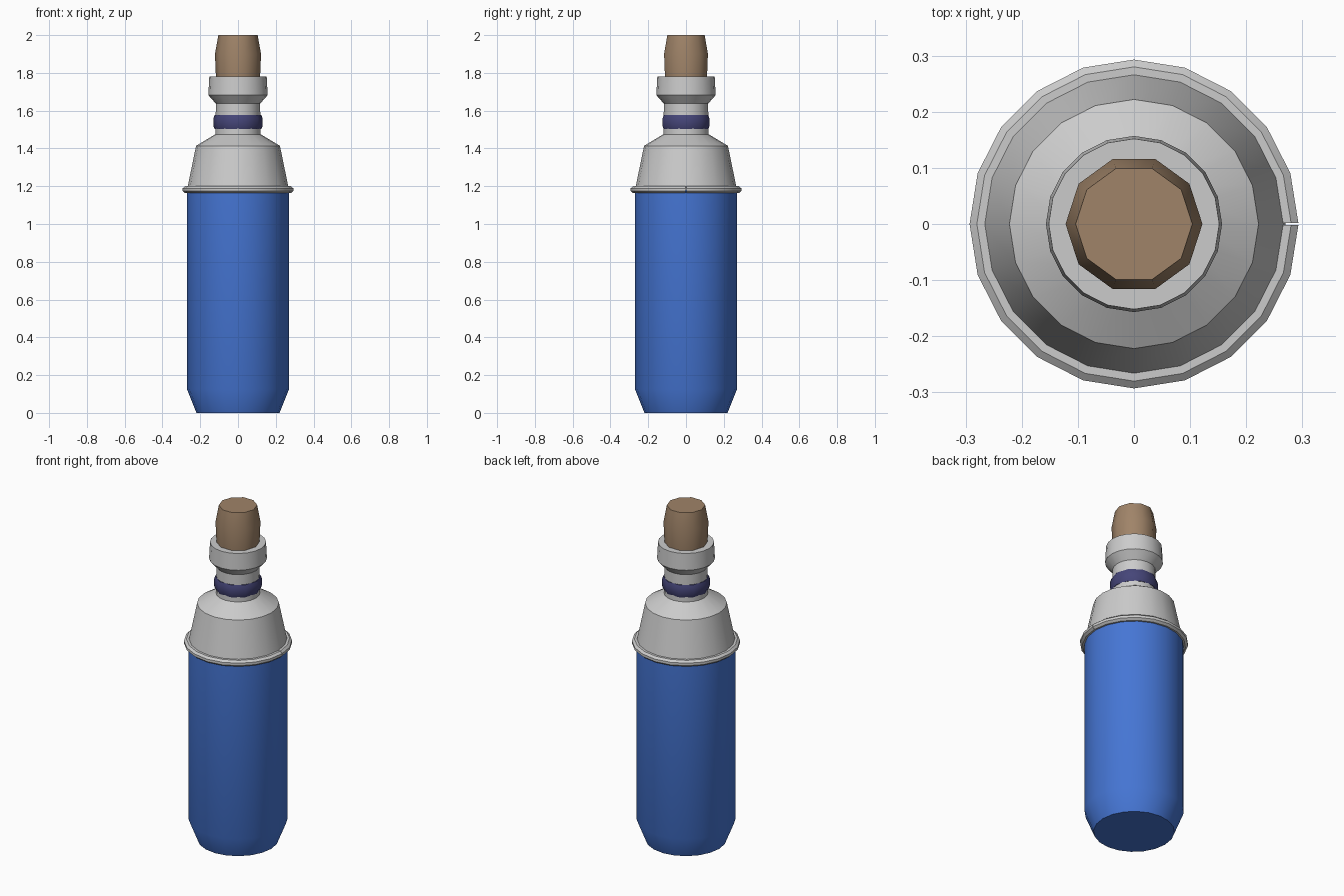
import bpy, bmesh, math

if "Cube" in bpy.data.objects:
    bpy.data.objects.remove(bpy.data.objects["Cube"])


def material(name, rgb):
    m = bpy.data.materials.new(name)
    m.diffuse_color = (*rgb, 1)
    m.use_nodes = True
    m.node_tree.nodes["Principled BSDF"].inputs["Base Color"].default_value = m.diffuse_color
    return m


def lathe(name, profile, sides, mat=None, closed=False, gap=0.0):
    """Revolve (radius, z) points; open profiles are capped, closed ones make a ring."""
    bm = bmesh.new()
    count = sides + 1 if gap else sides
    loops = []
    for i in range(count):
        a = math.tau * i / sides
        if gap:
            a = min(max(a, gap), math.tau - gap)
        loops.append([bm.verts.new((r * math.cos(a), r * math.sin(a), z)) for r, z in profile])
    n = len(profile)
    for i in range(sides):
        p, q = loops[i], loops[(i + 1) % count]
        for j in range(n if closed else n - 1):
            k = (j + 1) % n
            bm.faces.new((p[j], q[j], q[k], p[k]))
    if closed and gap:
        bm.faces.new(loops[0])
        bm.faces.new(loops[-1][::-1])
    elif not closed:
        bm.faces.new([l[0] for l in reversed(loops)])
        bm.faces.new([l[-1] for l in loops])
    bmesh.ops.recalc_face_normals(bm, faces=bm.faces)
    me = bpy.data.meshes.new(name)
    bm.to_mesh(me)
    bm.free()
    ob = bpy.data.objects.new(name, me)
    bpy.context.collection.objects.link(ob)
    if mat:
        me.materials.append(mat)
    bpy.ops.object.select_all(action='DESELECT')
    ob.select_set(True)
    bpy.context.view_layer.objects.active = ob
    bpy.ops.object.shade_smooth_by_angle(angle=math.radians(40))
    return ob


blue = material("blue", (0.06, 0.18, 0.66))
purple = material("dark_purple", (0.06, 0.06, 0.19))
tan = material("cork_tan", (0.35, 0.23, 0.14))

# Blue lower body with tapered foot
lathe("body", [(0.22, 0), (0.27, 0.125), (0.27, 1.18)], 20, blue)

# Grey shoulder, neck and flared lip
lathe("shoulder_and_neck", [(0.27, 1.18), (0.222, 1.414), (0.12, 1.475), (0.117, 1.637),
                            (0.157, 1.682), (0.152, 1.78)], 20)

# Split metal ring around the body seam
lathe("seam_ring", [(0.265, 1.163), (0.28, 1.163), (0.293, 1.174), (0.293, 1.189),
                    (0.28, 1.2), (0.265, 1.2)], 20, closed=True, gap=0.006)

# Bulging band around the neck
lathe("neck_band", [(0.114, 1.502), (0.124, 1.502), (0.131, 1.522), (0.131, 1.556),
                    (0.124, 1.576), (0.114, 1.576)], 10, purple, closed=True)

# Ten-sided cork
lathe("cork", [(0.112, 1.70), (0.117, 1.78), (0.122, 1.90), (0.104, 2.0)], 10, tan)
